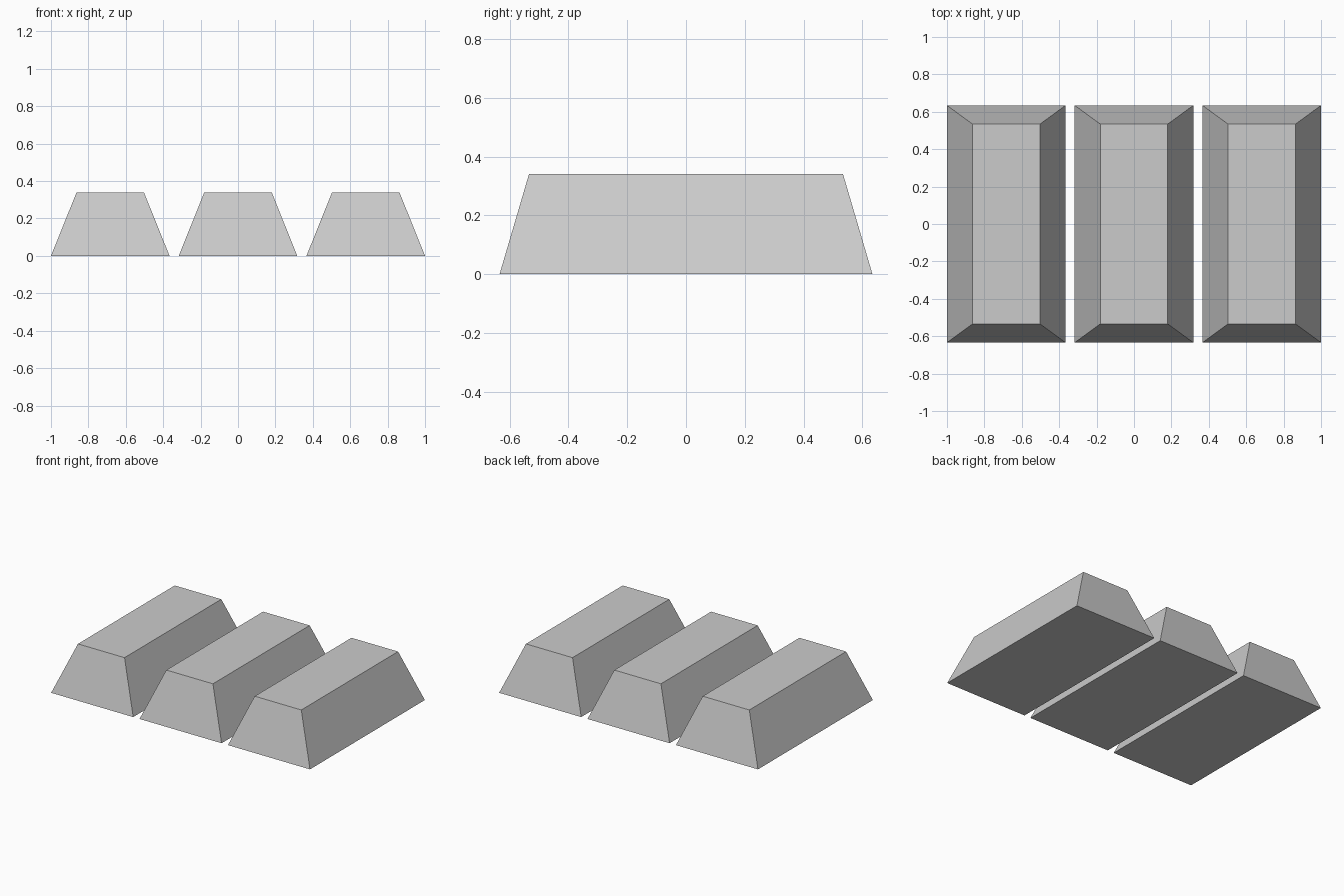
import bpy, bmesh

if "Cube" in bpy.data.objects:
    bpy.data.objects.remove(bpy.data.objects["Cube"])

BASE = (0.634, 1.268)   # footprint
TOP = (0.36, 1.068)     # top face
HEIGHT = 0.34
SPACING = 0.683


def tapered_bar_mesh():
    """Unit cube scaled to a bar, with its top face pulled inwards."""
    bm = bmesh.new()
    bmesh.ops.create_cube(bm, size=1)
    for v in bm.verts:
        w, d = TOP if v.co.z > 0 else BASE
        v.co = (v.co.x * w, v.co.y * d, (v.co.z + 0.5) * HEIGHT)
    mesh = bpy.data.meshes.new("tapered_bar")
    bm.to_mesh(mesh)
    bm.free()
    return mesh


# three identical ingots side by side, sharing one mesh
bar = tapered_bar_mesh()
for i, name in enumerate(("left_ingot", "middle_ingot", "right_ingot")):
    ingot = bpy.data.objects.new(name, bar)
    ingot.location.x = (i - 1) * SPACING
    bpy.context.collection.objects.link(ingot)
